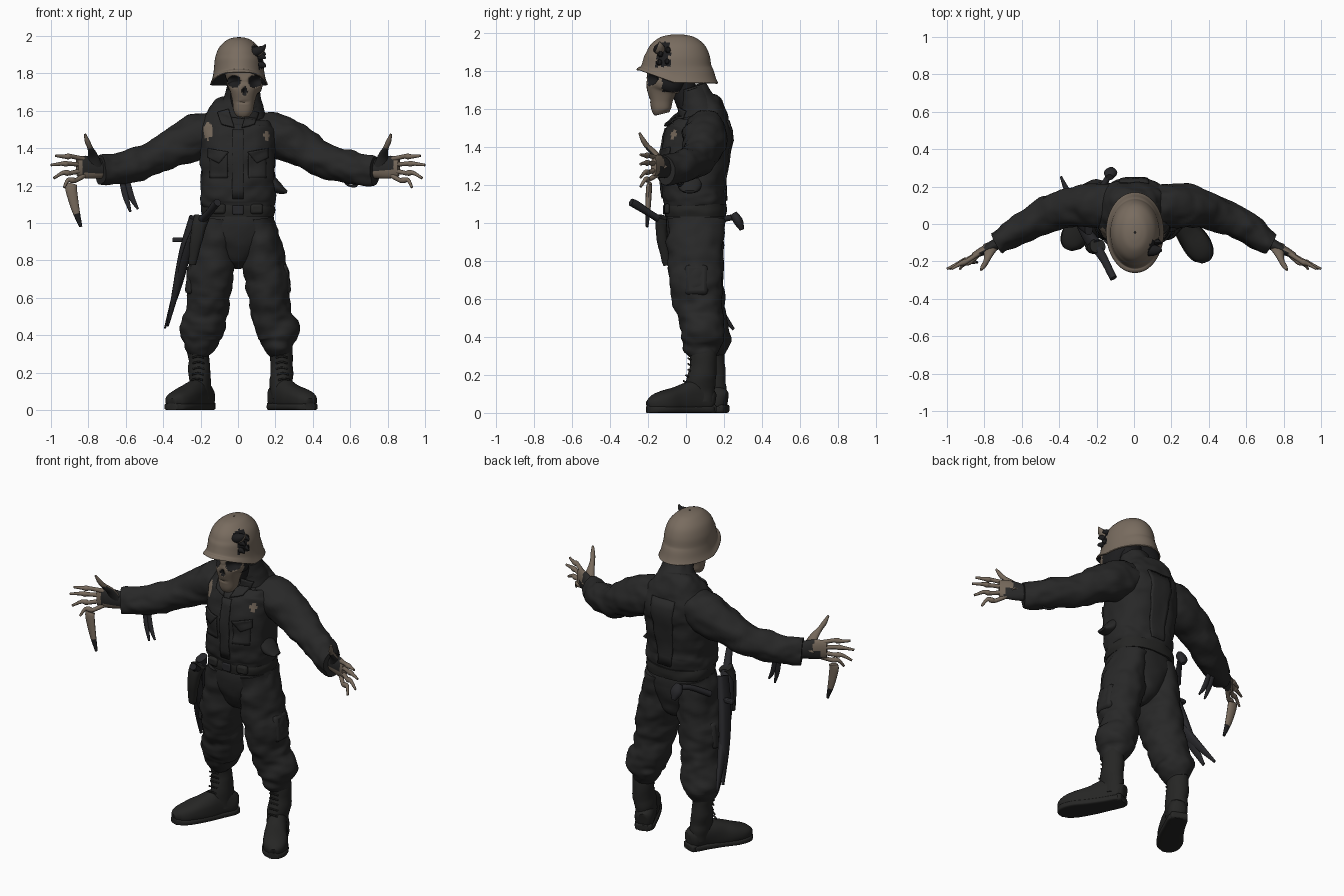
import bpy, bmesh, math
from mathutils import Vector, noise
from mathutils.bvhtree import BVHTree

cube = bpy.data.objects.get("Cube")
if cube:
    bpy.data.objects.remove(cube, do_unlink=True)


def material(name, rgb):
    m = bpy.data.materials.new(name)
    m.use_nodes = True
    m.diffuse_color = (*rgb, 1)
    m.node_tree.nodes["Principled BSDF"].inputs["Base Color"].default_value = (*rgb, 1)
    return m


CLOTH = material("charcoal cloth", (.021, .021, .021))
TAN = material("tan paint", (.19, .15, .115))
BONE = material("old bone", (.18, .14, .105))
BLACK = material("black", (.012, .012, .013))
STEEL = material("dark steel", (.02, .02, .023))
BOOT = material("boot leather", (.019, .019, .018))
Y, Z = Vector((0, 1, 0)), Vector((0, 0, 1))


def finish(name, bm, mats, rule=None, angle=50):
    """Turn a bmesh into a smooth object; rule(centre, normal) picks the material."""
    bmesh.ops.recalc_face_normals(bm, faces=bm.faces)
    bm.normal_update()
    if rule:
        for f in bm.faces:
            f.material_index = rule(f.calc_center_median(), f.normal)
    me = bpy.data.meshes.new(name)
    bm.to_mesh(me)
    bm.free()
    for m in mats:
        me.materials.append(m)
    ob = bpy.data.objects.new(name, me)
    bpy.context.collection.objects.link(ob)
    bpy.ops.object.select_all(action='DESELECT')
    ob.select_set(True)
    bpy.context.view_layer.objects.active = ob
    bpy.ops.object.shade_smooth_by_angle(angle=math.radians(angle))
    return ob


def spline(rings, steps):
    """Catmull-Rom through (x, y, z, half width, half depth) rings."""
    r = [Vector(q) for q in rings]
    r = [r[0]] + r + [r[-1]]
    out = []
    for i in range(1, len(r) - 2):
        a, b, c, d = r[i - 1:i + 3]
        for k in range(steps):
            t = k / steps
            out.append(.5 * (2 * b + (c - a) * t + (2 * a - 5 * b + 4 * c - d) * t * t
                             + (3 * b - a - 3 * c + d) * t ** 3))
    return out + [r[-2]]


def loft(name, rings, mats, ref=Y, n=28, steps=5, power=2, fold=0, floor=None,
         rule=None, shape=None, cap=True):
    path = spline(rings, steps)
    bm, loops = bmesh.new(), []
    for i, q in enumerate(path):
        tan = (path[min(i + 1, len(path) - 1)] - path[max(i - 1, 0)]).to_3d().normalized()
        u = ref.cross(tan).normalized()
        v = tan.cross(u)
        loop = []
        for k in range(n):
            c, s = math.cos(math.tau * k / n), math.sin(math.tau * k / n)
            c, s = (math.copysign(abs(w) ** (2 / power), w) for w in (c, s))
            off = u * c * q[3] + v * s * q[4]
            p = q.to_3d() + off
            if fold:
                w = noise.noise(Vector((p.x * 7, p.y * 7, p.z * 13)))
                w += .5 * noise.noise(Vector((p.x * 17, p.y * 17, p.z * 26)))
                p += off.normalized() * fold * w
            if shape:
                p = shape(p)
            if floor is not None:
                p.z = max(p.z, floor)
            loop.append(bm.verts.new(p))
        loops.append(loop)
    for a, b in zip(loops, loops[1:]):
        for k in range(n):
            bm.faces.new((a[k], a[(k + 1) % n], b[(k + 1) % n], b[k]))
    if cap:
        bm.faces.new(loops[0])
        bm.faces.new(loops[-1])
    return finish(name, bm, mats, rule)


def block(name, loc, size, mat, rot=(0, 0, 0), bevel=.012):
    bpy.ops.mesh.primitive_cube_add(size=1, location=loc, rotation=rot)
    ob = bpy.context.object
    ob.name, ob.scale = name, size
    bpy.ops.object.transform_apply(location=False, rotation=False, scale=True)
    ob.data.materials.append(mat)
    b = ob.modifiers.new("bevel", 'BEVEL')
    b.width, b.segments = bevel, 2
    bpy.ops.object.shade_smooth_by_angle(angle=math.radians(50))


def panel(name, target, corners, mat, facing=-1, lift=.003, n=8):
    """Cloth panel: four (x, z) corners draped onto the front or back of target."""
    tree = BVHTree.FromObject(target, bpy.context.evaluated_depsgraph_get())
    a, b, c, d = (Vector((x, 0, z)) for x, z in corners)
    bm, grid = bmesh.new(), []
    for i in range(n + 1):
        row = []
        for j in range(n + 1):
            p = a.lerp(b, j / n).lerp(d.lerp(c, j / n), i / n)
            hit = tree.ray_cast(p + Y * facing, -Y * facing)[0]
            p.y = (hit.y if hit else .08) + facing * lift
            row.append(bm.verts.new(p))
        grid.append(row)
    for i in range(n):
        for j in range(n):
            bm.faces.new((grid[i][j], grid[i][j + 1], grid[i + 1][j + 1], grid[i + 1][j]))
    s = finish(name, bm, [mat]).modifiers.new("thickness", 'SOLIDIFY')
    s.thickness, s.offset = .01, 0


# Jacket body, with torn spots that show bone
def torn(c, nrm):
    holes = ((-.16, 1.495, .023, .048), (.152, 1.468, .014, .028))
    return int(c.y < .05 and any(((c.x - x) / w) ** 2 + ((c.z - z) / h) ** 2 < 1
                                 for x, z, w, h in holes))


jacket = loft("jacket", [(0, .05, 1.05, .18, .145), (0, .045, 1.12, .2, .16), (0, .04, 1.2, .2, .17),
                         (0, .055, 1.4, .205, .18), (0, .08, 1.5, .21, .162), (.005, .085, 1.58, .17, .125),
                         (.02, .06, 1.64, .105, .095), (.025, .035, 1.72, .08, .065)],
              [CLOTH, BONE], n=88, steps=9, power=2.4, fold=.014, rule=torn)
panel("button_placket", jacket, [(-.03, 1.13), (.03, 1.13), (.03, 1.5), (-.03, 1.5)], CLOTH)
panel("back_yoke", jacket, [(-.045, 1.12), (.045, 1.12), (.08, 1.54), (-.08, 1.54)], CLOTH, 1, lift=.001)
for s, side in ((1, "left"), (-1, "right")):
    panel(side + "_chest_pocket", jacket, [(s * .055, 1.24), (s * .15, 1.24), (s * .15, 1.37), (s * .055, 1.37)], CLOTH, lift=.001)
    panel(side + "_pocket_flap", jacket, [(s * .1, 1.32), (s * .16, 1.35), (s * .16, 1.4), (s * .05, 1.38)], CLOTH, lift=.006)
    panel(side + "_lapel", jacket, [(s * .02, 1.51), (s * .09, 1.53), (s * .11, 1.59), (s * .05, 1.61)], CLOTH, lift=.012)
loft("collar", [(.02, .075, 1.585, .13, .115), (.025, .055, 1.65, .105, .086), (.028, .035, 1.71, .09, .068)],
     [CLOTH], n=40, fold=.01)
loft("torn_hem", [(.17, .02, 1.25, .02, .06), (.21, .02, 1.19, .03, .06), (.262, .02, 1.165, .008, .03)], [CLOTH])

# Belt, buckle and pouches
loft("belt", [(0, .05, 1.035, .195, .16), (0, .05, 1.07, .2, .165), (0, .05, 1.1, .192, .16)],
     [BOOT], n=48, steps=4, power=2.4, fold=.008)
block("belt_buckle", (0, -.115, 1.07), (.06, .014, .05), STEEL)
for x in (.1, -.1):
    block("belt_pouch", (x, -.1, 1.075), (.07, .03, .055), BOOT, (0, 0, x), .014)

# Trousers and boots
loft("trouser_seat", [(0, .05, 1.08, .18, .145), (0, .05, .98, .2, .158), (0, .055, .88, .15, .14),
                      (0, .06, .8, .075, .105), (0, .06, .755, .02, .04)], [CLOTH], n=40, fold=.01, power=2.2)
for s, side in ((1, "left"), (-1, "right")):
    back = 0 if s > 0 else .07

    def P(x, y, z, *r):
        lower = max(0, .7 - z) / .7
        return (s * (x - (0 if s > 0 else .035 * lower)), y + back * lower, z, *r)

    loft(side + "_trouser_leg", [P(.1, .05, 1.02, .1, .15), P(.122, .05, .86, .112, .148),
         P(.148, .055, .72, .12, .14), P(.163, .06, .6, .113, .128), P(.178, .075, .5, .11, .118),
         P(.212, .09, .41, .112, .115), P(.22, .092, .35, .088, .1), P(.23, .095, .3, .058, .07)],
         [CLOTH], n=48, steps=8, fold=.017)
    block(side + "_cargo_pocket", P(.25, .055, .7), (.05, .12, .16), CLOTH, (0, s * -.15, 0), .02)
    loft(side + "_boot_shaft", [P(.23, .095, .36, .06, .07), P(.232, .09, .24, .058, .07),
         P(.228, .075, .14, .056, .078), P(.23, .07, .06, .055, .075)], [BOOT], fold=.008)
    foot = [P(.195, .145, .06, .03, .05), P(.205, .12, .065, .053, .065), P(.24, .05, .078, .058, .088),
            P(.29, -.04, .064, .067, .079), P(.34, -.115, .054, .073, .06), P(.372, -.17, .046, .058, .043),
            P(.385, -.2, .04, .025, .022)]
    loft(side + "_boot_foot", foot, [BOOT], ref=Z, floor=.012, power=2.4, fold=.005)
    loft(side + "_boot_sole", [(x, y, .018, a + .003, .018) for x, y, z, a, b in foot], [BOOT], ref=Z, power=5)
    block(side + "_boot_heel", P(.215, .1, .022), (.1, .1, .044), BOOT, (0, 0, s * .4))
    for k in range(6):
        x, y, z = P(.234 + .006 * max(0, 3 - k), .012 - .012 * max(0, 3 - k), .13 + .03 * k)
        loft(side + "_boot_lace", [(x - .03, y + .012, z, .005, .005), (x, y, z + .008, .005, .005),
             (x + .03, y + .012, z, .005, .005)], [BOOT], ref=Z, n=8, steps=3)

# Sleeves and skeletal hands in torn gloves
for s, side in ((1, "left"), (-1, "right")):
    def M(*rings):
        return [(s * r[0], *r[1:]) for r in rings]

    def glove(c, nrm):
        if nrm.y < 0:
            return int(abs(c.x) < .83 and c.z > (1.28 if s > 0 else 1.265))
        return int(abs(c.x) < .8 or (c.z < 1.3 and abs(c.x) < .84))

    loft(side + "_sleeve", M((.08, .1, 1.5, .1, .09), (.19, .1, 1.475, .118, .118), (.3, .095, 1.423, .112, .112),
         (.45, .055, 1.34, .095, .092), (.6, -.02, 1.3, .08, .086), (.7, -.085, 1.285, .066, .08),
         (.735, -.105, 1.282, .06, .075)), [CLOTH], ref=Z, n=40, steps=8, fold=.018)
    loft(side + "_palm", M((.7, -.09, 1.285, .035, .045), (.77, -.125, 1.295, .028, .058),
         (.82, -.15, 1.3, .022, .06), (.86, -.17, 1.3, .016, .05)), [BONE, CLOTH], ref=Z, n=24,
         rule=glove)
    for k, (tx, tz) in enumerate(((.975, 1.36), (1, 1.31), (.985, 1.24), (.93, 1.19))):
        bz = 1.34 - .028 * k
        mx, mz = (.84 + tx) / 2, (bz + tz) / 2 + .006
        loft(side + "_finger", M((.82, -.15, bz, .014, .014), (mx - .02, -.195, mz, .012, .012),
             (mx, -.205, mz, .016, .016), (mx + .025, -.215, mz, .011, .011), (tx, -.24, tz, .006, .007)),
             [BONE], ref=Z, n=10, steps=4)
    loft(side + "_thumb", M((.765, -.12, 1.29, .045, .025), (.775, -.155, 1.355, .028, .018),
         (.79, -.2, 1.4, .015, .015), (.805, -.225, 1.435, .014, .013), (.818, -.245, 1.475, .006, .006)),
         [BONE, CLOTH], n=16, rule=lambda c, nrm: int(c.z < 1.4 and nrm.y < 0))
loft("cuff_loop", [(.56, -.01, 1.24, .006, .006), (.585, -.02, 1.205, .006, .006), (.63, -.04, 1.2, .008, .006),
                   (.64, -.05, 1.235, .006, .006)], [BLACK], n=8)

# Skull with carved eye sockets, nose and mouth
SOCKETS = ((-.02, 1.757, .037, .034, .04), (.09, 1.757, .037, .034, .04), (.035, 1.706, .015, .024, .02))


def carve(p):
    sink = 0
    for x, z, w, h, d in SOCKETS + ((.03, 1.648, .045, .006, .006),):
        sink = max(sink, d * max(0, 1 - ((p.x - x) / w) ** 2 - ((p.z - z) / h) ** 2))
    return p + Y * sink if p.y < -.1 else p


def hollow(c, nrm):
    hole = any(((c.x - x) / w) ** 2 + ((c.z - z) / h) ** 2 < .95 for x, z, w, h, d in SOCKETS)
    return int((c.y < -.1 and hole) or (c.y > -.125 and c.z > 1.69))


loft("skull", [(.028, -.125, 1.575, .035, .04), (.028, -.13, 1.6, .052, .052), (.03, -.13, 1.65, .06, .062),
               (.032, -.125, 1.7, .074, .085), (.035, -.115, 1.73, .094, .098), (.035, -.1, 1.77, .092, .11),
               (.02, -.08, 1.83, .095, .12), (.02, -.07, 1.9, .07, .09)],
     [BONE, BLACK], n=80, steps=8, power=2.3, shape=carve, rule=hollow)
loft("neck", [(.02, .02, 1.6, .06, .06), (.025, -.03, 1.76, .065, .07)], [BLACK])


# Helmet, with a higher front rim and a torn hole on the left
def rim(p):
    low = max(0, min(1, (1.9 - p.z) / .15))
    front = max(0, min(1, (-.06 - p.y) / .18))
    return p + (Z * .065 - Y * .008) * low * front


def rip(c, nrm):
    jag = .01 * noise.noise(c * 50)
    return int(c.x > .06 and abs(c.y + .12) < .034 + jag and 1.825 < c.z + jag < 1.95)


helmet = loft("helmet", [(.005, -.042, 1.74, .155, .212), (.005, -.042, 1.775, .142, .194), (.005, -.045, 1.82, .134, .18),
                         (.005, -.045, 1.88, .128, .17), (.005, -.045, 1.935, .108, .145),
                         (.005, -.045, 1.975, .07, .098), (.005, -.045, 1.99, .035, .05), (.005, -.045, 1.994, .004, .006)],
              [TAN, BLACK], n=64, steps=6, shape=rim, rule=rip, cap=False)
shell = helmet.modifiers.new("shell", 'SOLIDIFY')
shell.thickness, shell.offset, shell.material_offset = .008, -1, 1
loft("bent_metal", [(.08, -.135, 1.915, .03, .024), (.11, -.14, 1.922, .026, .022), (.135, -.14, 1.935, .018, .014),
                    (.148, -.14, 1.955, .006, .006)], [BLACK, TAN], ref=Z, n=14, fold=.01,
     rule=lambda c, nrm: int(nrm.x > .3 and nrm.y > -.6))
for y, z in ((-.095, 1.91), (-.135, 1.89), (-.1, 1.85), (-.14, 1.845)):
    loft("torn_metal", [(.1, y, z, .018, .02), (.13, y, z, .013, .016), (.148, y - .005, z - .01, .003, .005)],
         [BLACK], ref=Z, n=7, steps=2)

# Sword and long scabbard on the right hip
loft("sword_handle", [(-.11, -.29, 1.11, .02, .02), (-.125, -.26, 1.095, .02, .022), (-.16, -.19, 1.05, .022, .018),
                      (-.21, -.11, 1.0, .03, .02)], [STEEL], ref=Z, n=14)
loft("sword_scabbard", [(-.2, -.12, 1.01, .025, .04), (-.26, -.04, .88, .024, .036), (-.325, .1, .65, .02, .03),
                        (-.39, .25, .44, .005, .008)], [STEEL], n=14, power=3)
loft("long_blade", [(-.24, -.02, 1.03, .022, .04), (-.29, .03, .85, .024, .045), (-.33, .09, .65, .02, .036),
                    (-.375, .17, .45, .005, .01)], [STEEL], n=14, power=3)
block("blade_guard", (-.3, .03, .91), (.1, .03, .025), STEEL, bevel=.005)
loft("hip_holster", [(-.195, -.115, 1.03, .04, .035), (-.215, -.13, .95, .036, .03), (-.245, -.1, .78, .022, .022)],
     [BOOT], power=2.6, fold=.006)
# Knobbed tool handle at the back
loft("tool_handle", [(-.24, .1, .96, .018, .018), (-.17, .2, 1.02, .016, .016), (-.13, .265, 1.03, .016, .016)],
     [STEEL], ref=Z, n=14)
loft("tool_knob", [(-.13, .25, 1.05, .02, .018), (-.125, .275, 1.01, .036, .025), (-.12, .295, .965, .012, .012)],
     [STEEL], n=16)

# Loose bone spike below the right hand, and forked tags below the sleeve
loft("bone_spike", [(-.89, -.19, 1.21, .03, .012), (-.892, -.195, 1.18, .031, .016), (-.868, -.2, 1.07, .021, .013),
                    (-.84, -.205, .98, .008, .007)], [BONE, BLACK], n=12,
     rule=lambda c, nrm: int(c.z < 1.05))
for x0, x1, z1 in ((-.62, -.575, 1.06), (-.59, -.535, 1.075)):
    loft("hanging_tag", [(x0, -.04, 1.22, .014, .008), (x0 + .02, -.05, 1.14, .016, .008), (x1, -.06, z1, .006, .006)],
         [STEEL], n=10)
